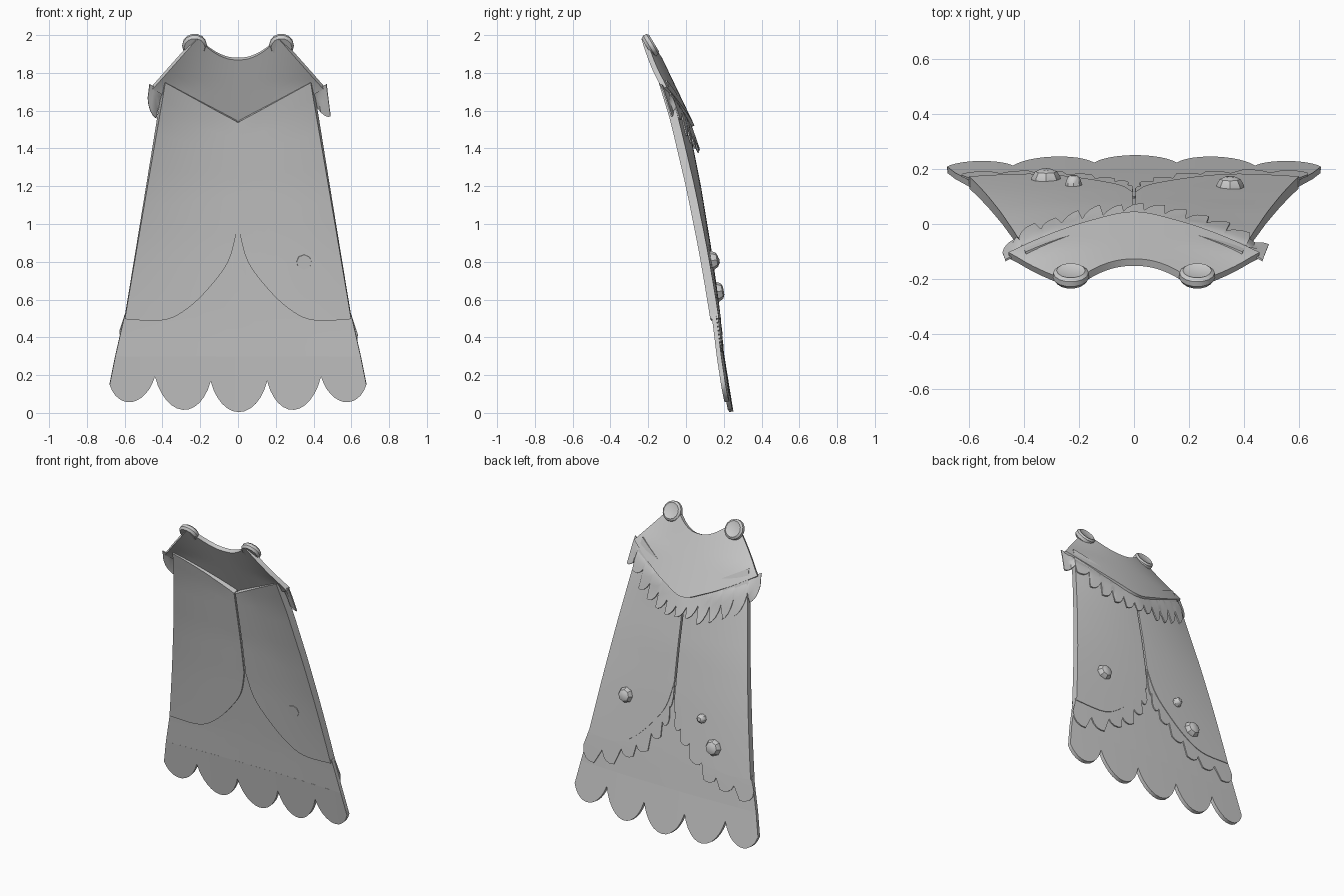
import bpy, bmesh, math, random
from mathutils import Vector

if "Cube" in bpy.data.objects:
    bpy.data.objects.remove(bpy.data.objects["Cube"])

random.seed(4)


def lerp(a, b, f):
    return a + (b - a) * f


def curve(pts, t):
    """Point at t (0..1) on a Catmull-Rom curve through 2D points."""
    n = len(pts) - 1
    i = min(int(t * n), n - 1)
    f = t * n - i
    p = [Vector(pts[max(0, min(n, k))]) for k in (i - 1, i, i + 1, i + 2)]
    return 0.5 * (2 * p[1] + (p[2] - p[0]) * f + (2 * p[0] - 5 * p[1] + 4 * p[2] - p[3]) * f * f
                  + (3 * p[1] - p[0] - 3 * p[2] + p[3]) * f ** 3)


def mirrored(pts):
    """Right half (outer to centre) turned into a full left-to-right line."""
    return [(-x, z) for x, z in pts] + [(x, z) for x, z in reversed(pts) if x > 0.001]


# Depth of each cloth layer at (x, z)
PROFILE = [(0, .226), (.5, .16), (.9, .1), (1.2, .05), (1.55, -.02), (1.8, -.09)]


def body(x, z):
    y = PROFILE[0][1]
    for (z0, y0), (z1, y1) in zip(PROFILE, PROFILE[1:]):
        if z >= z0:
            y = lerp(y0, y1, (z - z0) / (z1 - z0))
    bend = .04 + .32 * (max(0, z - .4) / 1.4) ** 2
    return y - bend * x * x


def panel_y(x, z):
    return body(x, z) + .006


def skirt_y(x, z):
    return body(x, z) + .005


def hem_fur_y(x, z):
    return body(x, z) + .022


def mantle_y(x, z):
    return -.14 - .48 * (z - 1.875) - (.24 + 1.6 * max(0, z - 1.735)) * x * x


def mantle_fur_y(x, z):
    edge_z = 1.515 + .45 * abs(x)
    drop = max(0, edge_z - z)
    y = mantle_y(x, max(z, edge_z)) - .004 + .35 * drop
    clear = body(x, z) + .034 if abs(x) < .43 else y
    return lerp(y, max(y, clear), min(1, drop / .04))


def finish(ob, angle=35):
    bpy.ops.object.select_all(action='DESELECT')
    ob.select_set(True)
    bpy.context.view_layer.objects.active = ob
    for m in list(ob.modifiers):
        bpy.ops.object.modifier_apply(modifier=m.name)
    bpy.ops.object.shade_smooth_by_angle(angle=math.radians(angle))


def make(name, bm):
    bmesh.ops.recalc_face_normals(bm, faces=bm.faces)
    me = bpy.data.meshes.new(name)
    bm.to_mesh(me)
    bm.free()
    ob = bpy.data.objects.new(name, me)
    bpy.context.collection.objects.link(ob)
    return ob


def sheet(name, top, bottom, depth, thick, rows, side=1):
    """Cloth stretched between two lines of equal length, laid on a depth function."""
    bm = bmesh.new()
    grid = []
    for a, b in zip(top, bottom):
        col = []
        for r in range(rows + 1):
            x, z = lerp(Vector(a), Vector(b), r / rows)
            col.append(bm.verts.new((side * x, depth(x, z), z)))
        grid.append(col)
    for c, d in zip(grid, grid[1:]):
        for r in range(rows):
            bm.faces.new((c[r], d[r], d[r + 1], c[r + 1]))
    ob = make(name, bm)
    m = ob.modifiers.new("thickness", 'SOLIDIFY')
    m.thickness = thick
    m.offset = 0
    finish(ob)


def fur(name, base, tip, depth, teeth, side=1):
    """Ragged strip: every tooth swells to a hooked point."""
    top, edge = [], []
    for k in range(teeth):
        size = random.uniform(.8, 1.12)
        for f, reach in ((0, .5), (.2, .72), (.45, .88), (.7, .97), (.93, 1.0)):
            t = (k + f) / teeth
            top.append(curve(base, t))
            edge.append(lerp(curve(base, t), curve(tip, t), reach * size))
    top.append(curve(base, 1))
    edge.append(curve(tip, 1))
    sheet(name, top, edge, depth, .007, 4, side)


def lathe(name, profile, loc, normal, segs):
    """Rings (radius, height) closed with caps and turned towards a normal."""
    bm = bmesh.new()
    rings = [[bm.verts.new((r * math.cos(2 * math.pi * i / segs),
                            r * math.sin(2 * math.pi * i / segs), h))
              for i in range(segs)] for r, h in profile]
    for a, b in zip(rings, rings[1:]):
        for i in range(segs):
            j = (i + 1) % segs
            bm.faces.new((a[i], a[j], b[j], b[i]))
    bm.faces.new(rings[0])
    bm.faces.new(rings[-1])
    ob = make(name, bm)
    ob.location = loc
    ob.rotation_euler = Vector(normal).to_track_quat('Z', 'Y').to_euler()
    finish(ob)


# Two long panels with a swept hem, and the fur under each hem
HEM = [(.6, .5), (.39, .495), (.25, .57), (.12, .705), (.045, .82), (.006, .97)]
HEM_TIP = [(.665, .32), (.47, .34), (.28, .40), (.13, .52), (.03, .66), (.004, .86)]
N = 24
for side, tag in ((-1, "left"), (1, "right")):
    top = [(lerp(.39, .005, i / N), lerp(1.755, 1.545, i / N)) for i in range(N + 1)]
    hem = [curve(HEM, i / N) for i in range(N + 1)]
    sheet(tag + "_panel", top, hem, panel_y, .046, 14, side)
    fur(tag + "_hem_fur", [(x, z + .02) for x, z in HEM], HEM_TIP, hem_fur_y, 7, side)

# Narrow strip closing the seam between the panels
seam_z = [lerp(1.54, .95, i / 8) for i in range(9)]
sheet("seam_strip", [(-.015, z) for z in seam_z], [(.015, z) for z in seam_z], body, .02, 1)

# Lower skirt with five scallops
notches = [(-.68, .15), (-.44, .195), (-.145, .17), (.155, .17), (.44, .195), (.68, .15)]
lows = [.06, .018, .006, .018, .06]
scallops = []
for (x0, z0), (x1, z1), low in zip(notches, notches[1:], lows):
    for i in range(12):
        f = lerp(i / 12, .5 - .5 * math.cos(math.pi * i / 12), .45)
        dip = lerp(z0, z1, .5) - low
        scallops.append((lerp(x0, x1, f), lerp(z0, z1, f) - dip * math.sin(math.pi * i / 12) ** .9))
scallops.append(notches[-1])
skirt_top = mirrored([(x, z + .02) for x, z in HEM[:-1]] + [(0, 1.0)])
ts = [i / (len(scallops) - 1) for i in range(len(scallops))]
middle = [(lerp(-.65, .65, t), .3) for t in ts]
sheet("skirt_upper", [curve(skirt_top, t) for t in ts], middle, skirt_y, .024, 6)
sheet("scalloped_skirt", middle, scallops, lambda x, z: skirt_y(x, z) + .03 * max(0, .3 - z),
      .024, 4)

# Shoulder mantle and its fur fringe
neck = mirrored([(.22, 1.985), (.13, 1.915), (.06, 1.882), (0, 1.875)])
edge = mirrored([(.455, 1.72), (.3, 1.635), (.15, 1.565), (0, 1.515)])
sheet("shoulder_mantle", [curve(neck, i / 32) for i in range(33)],
      [curve(edge, i / 32) for i in range(33)], mantle_y, .028, 8)
fringe = mirrored([(.49, 1.57), (.34, 1.48), (.17, 1.40), (0, 1.37)])
fur("mantle_fur", [(x * 1.03, z + .02) for x, z in edge], fringe, mantle_fur_y, 13)

# Clasp buttons at the neck
for x in (-.23, .23):
    lathe("clasp_button", [(.055, -.02), (.066, -.005), (.064, .014), (.052, .024), (.042, .02)],
          (x, mantle_y(x, 1.95) + .017, 1.945), (0, 1, .6), 14)

# Studs on the panels
for x, z, r, deep in ((.35, .805, .05, -.044), (-.22, .8, .03, -.037), (-.32, .64, .053, -.03)):
    lathe("panel_stud", [(.8 * r, deep), (r, -.01), (r, .012), (.75 * r, .034), (.4 * r, .042)],
          (x, body(x, z) + .024, z), (0, 1, .18), 8)
